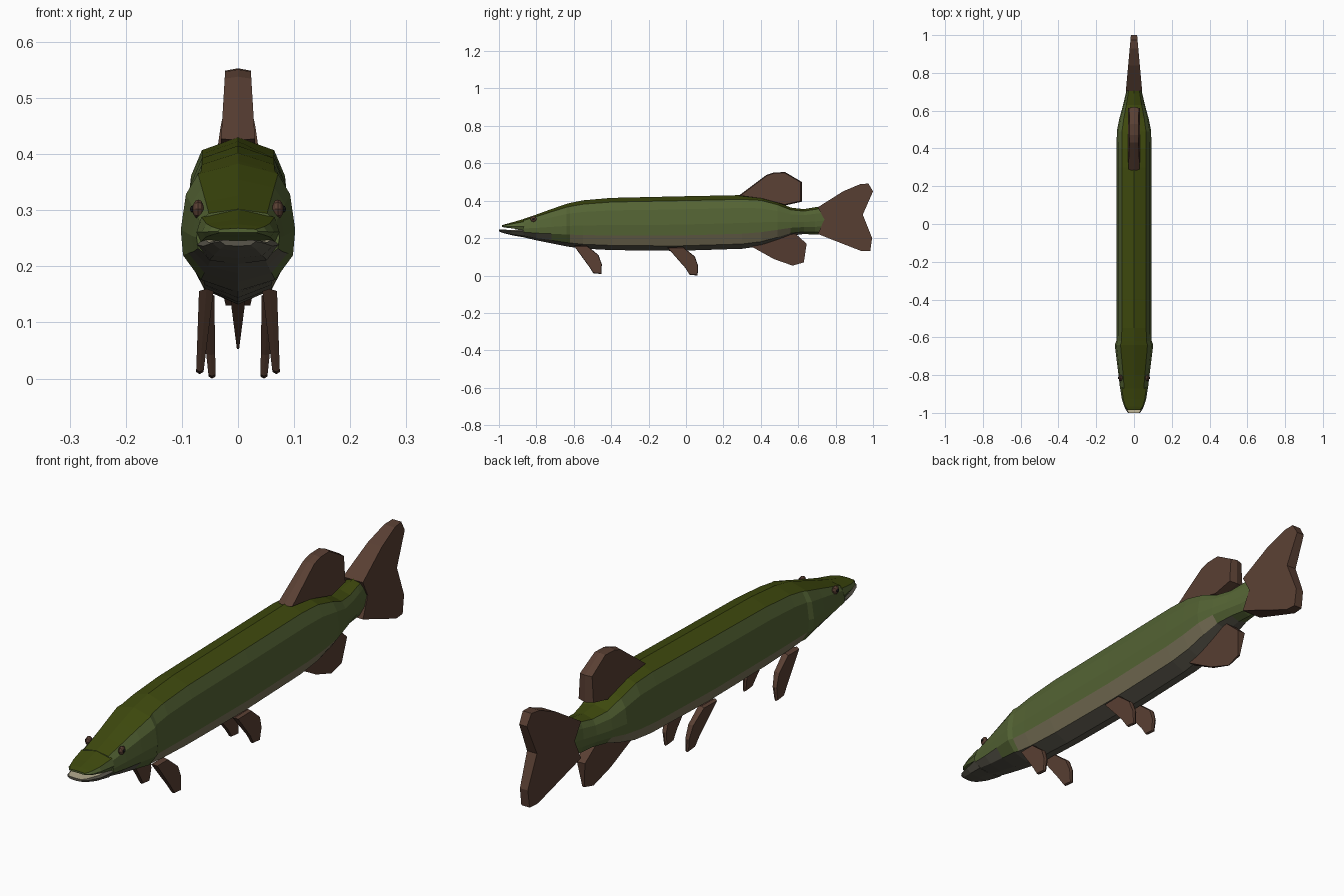
import bpy, bmesh, math

if "Cube" in bpy.data.objects:
    bpy.data.objects.remove(bpy.data.objects["Cube"])

def mat(name, r, g, b):
    m = bpy.data.materials.new(name)
    m.diffuse_color = (r, g, b, 1)
    m.use_nodes = True
    m.node_tree.nodes["Principled BSDF"].inputs["Base Color"].default_value = m.diffuse_color
    return m

BACK = mat("back_olive", 0.048, 0.066, 0.004)
SIDE = mat("side_green", 0.088, 0.125, 0.034)
PALE = mat("flank_beige", 0.20, 0.175, 0.10)
BELLY = mat("belly_grey", 0.10, 0.093, 0.07)
FIN = mat("fin_brown", 0.10, 0.05, 0.033)
BONE = mat("mouth_cream", 0.5, 0.45, 0.3)
DARK = mat("pupil_black", 0.01, 0.01, 0.01)

def finish(bm, name, mats):
    bmesh.ops.recalc_face_normals(bm, faces=bm.faces)
    me = bpy.data.meshes.new(name)
    bm.to_mesh(me)
    bm.free()
    for m in mats:
        me.materials.append(m)
    ob = bpy.data.objects.new(name, me)
    bpy.context.collection.objects.link(ob)
    return ob

def loft(name, stations, half, mats, pick):
    """stations: (y, top, bottom, half width); half: (width factor, height fraction)."""
    bm = bmesh.new()
    ring = half + [(-w, f) for w, f in half[-2:0:-1]]
    n, h = len(ring), len(half) - 1
    rows = [[bm.verts.new((w * hw, y, zb + f * (zt - zb))) for w, f in ring]
            for y, zt, zb, hw in stations]
    for s in range(len(rows) - 1):
        ymid = (stations[s][0] + stations[s + 1][0]) / 2
        for i in range(n):
            j = (i + 1) % n
            f = bm.faces.new((rows[s][i], rows[s][j], rows[s + 1][j], rows[s + 1][i]))
            f.material_index = pick(i if i < h else n - 1 - i, ymid)
    for r in (rows[0], rows[-1]):
        bm.faces.new(r).material_index = pick(h // 2, stations[0][0])
    return finish(bm, name, mats)

def fin(name, outline, half, centre=lambda y, z: 0.0, inset=1.0):
    """Thick blade from a side outline (y, z); half(y, z) gives half thickness."""
    bm = bmesh.new()
    cy = sum(p[0] for p in outline) / len(outline)
    cz = sum(p[1] for p in outline) / len(outline)
    rings = []
    for s, k in ((-1, inset), (0, 1.0), (1, inset)):
        pts = [(cy + (y - cy) * k, cz + (z - cz) * k) for y, z in outline]
        rings.append([bm.verts.new((centre(y, z) + s * half(y, z), y, z)) for y, z in pts])
    n = len(outline)
    for a, b in zip(rings, rings[1:]):
        for i in range(n):
            j = (i + 1) % n
            bm.faces.new((a[i], a[j], b[j], b[i]))
    bm.faces.new(rings[0])
    bm.faces.new(rings[2])
    return finish(bm, name, [FIN])

# body with head and gill step
HALF = [(0, 0), (0.65, 0.09), (0.96, 0.28), (1, 0.48), (0.91, 0.76), (0.70, 0.92), (0, 1)]

def body_colour(i, y):
    if i == 5:
        return 0
    if i == 0:
        return 3 if y < 0.6 else 1
    if i == 1:
        return 2 if -0.63 < y < 0.57 else (3 if y < -0.75 else 1)
    return 1

body = [(-0.87, 0.302, 0.205, 0.074), (-0.80, 0.326, 0.188, 0.082), (-0.72, 0.355, 0.172, 0.092),
        (-0.64, 0.383, 0.156, 0.102), (-0.62, 0.388, 0.153, 0.094), (-0.55, 0.402, 0.144, 0.092),
        (-0.40, 0.415, 0.136, 0.092), (-0.05, 0.423, 0.132, 0.092), (0.30, 0.430, 0.143, 0.092),
        (0.40, 0.423, 0.157, 0.092), (0.49, 0.395, 0.186, 0.091), (0.56, 0.363, 0.213, 0.077),
        (0.63, 0.355, 0.222, 0.058), (0.69, 0.365, 0.219, 0.044), (0.74, 0.372, 0.222, 0.036)]
loft("body", body, HALF, [BACK, SIDE, PALE, BELLY], body_colour)

# upper and lower jaws
loft("upper_jaw", [(-0.985, 0.268, 0.260, 0.036), (-0.965, 0.275, 0.256, 0.052),
                   (-0.93, 0.284, 0.252, 0.064), (-0.865, 0.303, 0.243, 0.074)],
     [(0, 0), (0.9, 0.0), (1, 0.3), (0.88, 0.75), (0, 1)],
     [BACK, SIDE], lambda i, y: 0 if i == 3 else 1)
loft("lower_jaw", [(-1.0, 0.247, 0.236, 0.032), (-0.98, 0.246, 0.228, 0.046),
                   (-0.93, 0.243, 0.215, 0.062), (-0.865, 0.250, 0.204, 0.073)],
     [(0, 0), (0.7, 0.15), (1, 0.75), (0.85, 1), (0, 0.9)],
     [BELLY, BONE], lambda i, y: 1 if i == 3 else 0)

# tail fin
TAIL = [(0.705, 0.222), (0.85, 0.165), (0.94, 0.13), (0.985, 0.13), (0.995, 0.20), (0.945, 0.325),
        (1.0, 0.45), (0.975, 0.492), (0.93, 0.488), (0.84, 0.45), (0.705, 0.365), (0.74, 0.30)]
fin("tail_fin", TAIL, lambda y, z: 0.043 - 0.09 * (y - 0.705))

# dorsal and anal fins
DORSAL = [(0.28, 0.425), (0.43, 0.538), (0.47, 0.551), (0.53, 0.553), (0.62, 0.50),
          (0.62, 0.395), (0.53, 0.375), (0.40, 0.41)]
fin("dorsal_fin", DORSAL, lambda y, z: 0.03 - 0.06 * (z - 0.43), inset=0.95)
ANAL = [(0.35, 0.155), (0.47, 0.088), (0.57, 0.053), (0.63, 0.07), (0.645, 0.17),
        (0.58, 0.228), (0.48, 0.20)]
fin("anal_fin", ANAL, lambda y, z: 0.002 + 0.13 * (z - 0.053))

# paired fins, gill edges and eyes
PECTORAL = [(-0.60, 0.16), (-0.53, 0.16), (-0.468, 0.11), (-0.45, 0.06), (-0.453, 0.008),
            (-0.495, 0.012), (-0.52, 0.05)]
PELVIC = [(y + 0.515, z - 0.008) for y, z in PECTORAL]
PELVIC[0] = (-0.10, 0.15)

for s, side in ((1, "right"), (-1, "left")):
    blade = lambda y, z: 0.006 + 0.045 * max(z, 0)
    fin(side + "_pectoral_fin", PECTORAL, blade,
        lambda y, z: s * (0.069 - 0.08 * z), inset=0.95)
    fin(side + "_pelvic_fin", PELVIC, blade,
        lambda y, z: s * (0.046 + 0.06 * z), inset=0.95)
    for name, r, x, m in (("eye", 0.017, 0.071, FIN), ("pupil", 0.009, 0.081, DARK)):
        bpy.ops.mesh.primitive_uv_sphere_add(segments=8, ring_count=6, radius=r,
                                             location=(s * x, -0.815, 0.302),
                                             rotation=(0, math.pi / 2, 0))
        ob = bpy.context.object
        ob.name = side + "_" + name
        ob.scale = (0.7, 0.7, 0.5) if name == "pupil" else (1, 1, 0.6)
        ob.data.materials.append(m)
